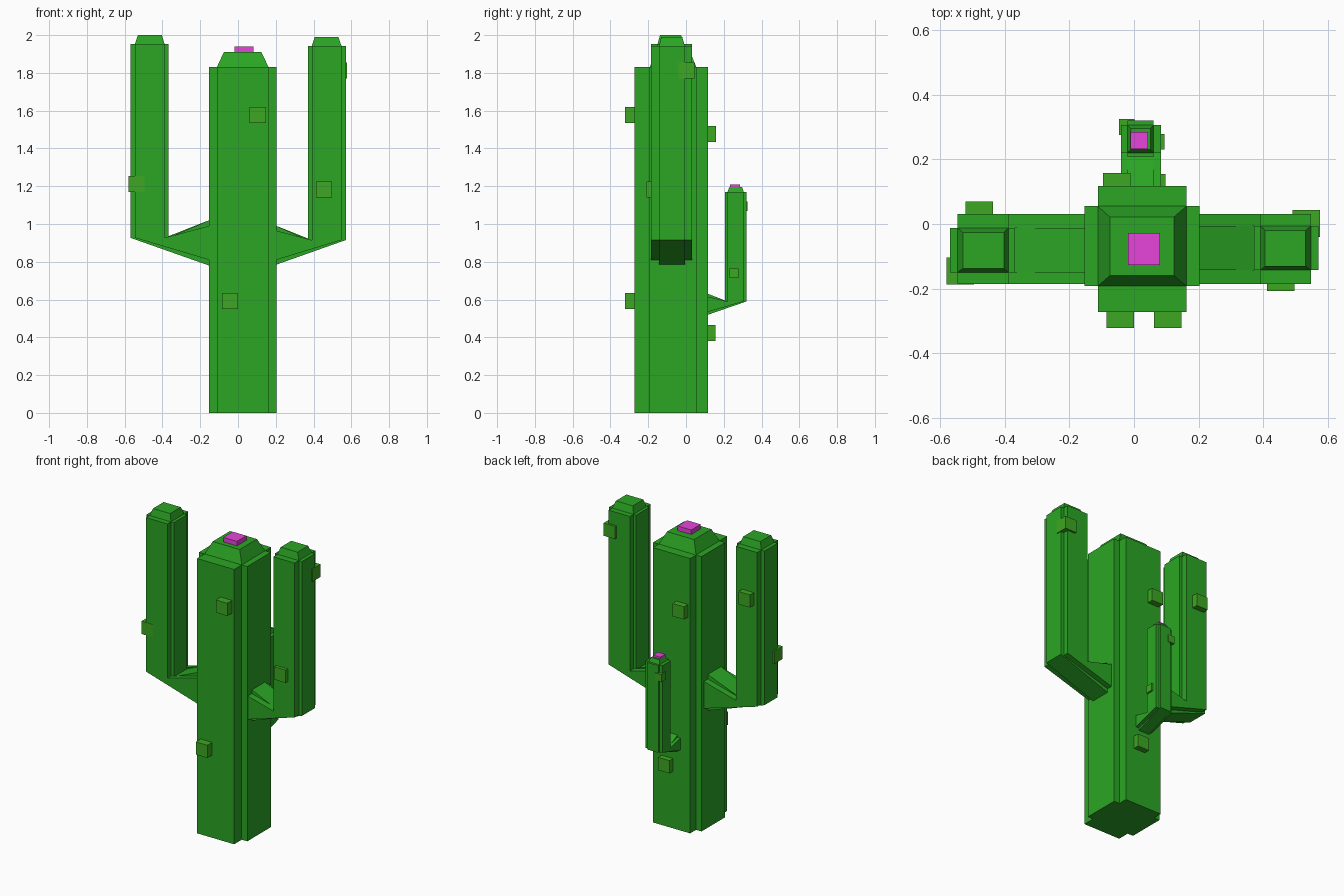
import bpy, bmesh

if "Cube" in bpy.data.objects:
    bpy.data.objects.remove(bpy.data.objects["Cube"])


def material(name, rgb):
    m = bpy.data.materials.new(name)
    m.diffuse_color = (*rgb, 1)
    m.use_nodes = True
    m.node_tree.nodes["Principled BSDF"].inputs["Base Color"].default_value = m.diffuse_color
    return m


GREEN = material("cactus_green", (0.024, 0.38, 0.018))
SPINE = material("spine_green", (0.048, 0.39, 0.016))
PINK = material("flower_pink", (0.79, 0.058, 0.71))


def loft(name, rings, mat):
    """Skin a list of matching point rings and close both ends."""
    bm = bmesh.new()
    loops = [[bm.verts.new(p) for p in ring] for ring in rings]
    n = len(loops[0])
    for a, b in zip(loops, loops[1:]):
        for i in range(n):
            j = (i + 1) % n
            bm.faces.new((a[i], a[j], b[j], b[i]))
    bm.faces.new(loops[0][::-1])
    bm.faces.new(loops[-1])
    bmesh.ops.recalc_face_normals(bm, faces=bm.faces[:])
    me = bpy.data.meshes.new(name)
    bm.to_mesh(me)
    bm.free()
    me.materials.append(mat)
    ob = bpy.data.objects.new(name, me)
    bpy.context.collection.objects.link(ob)
    return ob


def rect(x0, x1, y0, y1, z):
    return [(x0, y0, z), (x1, y0, z), (x1, y1, z), (x0, y1, z)]


def frustum(name, low, high, z0, z1, mat):
    return loft(name, [rect(*low, z0), rect(*high, z1)], mat)


def box(name, x0, x1, y0, y1, z0, z1, mat):
    return frustum(name, (x0, x1, y0, y1), (x0, x1, y0, y1), z0, z1, mat)


# Plus-shaped cross-section, as index pairs into 4 u and 4 v coordinates
PLUS = [(0, 1), (0, 2), (1, 2), (1, 3), (2, 3), (2, 2),
        (3, 2), (3, 1), (2, 1), (2, 0), (1, 0), (1, 1)]


def arm(name, start, root_z, u, v, elbow, top, axis):
    """Ribbed arm leaving the trunk sideways and bending straight up.
    u runs outer to inner along the axis, root_z low to high."""
    def pt(a, b, z):
        return (a, b, z) if axis == "x" else (b, a, z)
    rings = [[pt(start, v[j], root_z[i]) for i, j in PLUS],
             [pt(u[i], v[j], elbow) for i, j in PLUS],
             [pt(u[i], v[j], top) for i, j in PLUS]]
    return loft(name, rings, GREEN)


# Trunk with its cap and flower
tx, ty = (-0.153, -0.112, 0.162, 0.203), (-0.272, -0.192, 0.055, 0.117)
loft("trunk", [[(tx[i], ty[j], z) for i, j in PLUS] for z in (0, 1.83)], GREEN)
frustum("trunk_cap", (-0.112, 0.162, -0.192, 0.055),
        (-0.075, 0.124, -0.16, 0.022), 1.83, 1.91, GREEN)
box("trunk_flower", -0.019, 0.081, -0.127, -0.028, 1.91, 1.94, PINK)

# Left arm
arm("left_arm", -0.153, (0.78, 0.81, 0.99, 1.02), (-0.57, -0.546, -0.389, -0.368),
    (-0.186, -0.15, -0.012, 0.031), 0.927, 1.953, "x")
frustum("left_arm_cap", (-0.546, -0.389, -0.15, -0.012),
        (-0.53, -0.403, -0.138, -0.026), 1.953, 2.0, GREEN)

# Right arm
arm("right_arm", 0.203, (0.785, 0.81, 0.965, 0.99), (0.571, 0.548, 0.391, 0.371),
    (-0.186, -0.143, -0.006, 0.031), 0.915, 1.943, "x")
frustum("right_arm_cap", (0.391, 0.548, -0.143, -0.006),
        (0.406, 0.531, -0.131, -0.02), 1.943, 1.99, GREEN)

# Small back arm with its flower
arm("back_arm", 0.117, (0.52, 0.535, 0.615, 0.63), (0.32, 0.306, 0.22, 0.207),
    (-0.04, -0.02, 0.06, 0.084), 0.59, 1.17, "y")
frustum("back_arm_cap", (-0.02, 0.06, 0.22, 0.306),
        (-0.01, 0.051, 0.23, 0.296), 1.17, 1.197, GREEN)
box("back_arm_flower", -0.011, 0.044, 0.232, 0.285, 1.197, 1.21, PINK)

# Blunt cube spines: name, low corner, size
for name, (x, y, z), s in [
        ("trunk_front_upper", (0.062, -0.322, 1.535), 0.085),
        ("trunk_front_lower", (-0.085, -0.322, 0.55), 0.085),
        ("trunk_back_upper", (-0.096, 0.073, 1.435), 0.085),
        ("trunk_back_lower", (0.013, 0.070, 0.38), 0.085),
        ("left_arm_corner", (-0.58, -0.188, 1.17), 0.085),
        ("left_arm_back", (-0.521, -0.015, 1.595), 0.085),
        ("right_arm_front", (0.412, -0.208, 1.14), 0.085),
        ("right_arm_corner", (0.491, -0.041, 1.77), 0.085),
        ("back_arm_side", (0.046, 0.23, 0.715), 0.049),
        ("back_arm_corner", (-0.047, 0.276, 1.07), 0.049)]:
    box(name + "_spine", x, x + s, y, y + s, z, z + s, SPINE)
